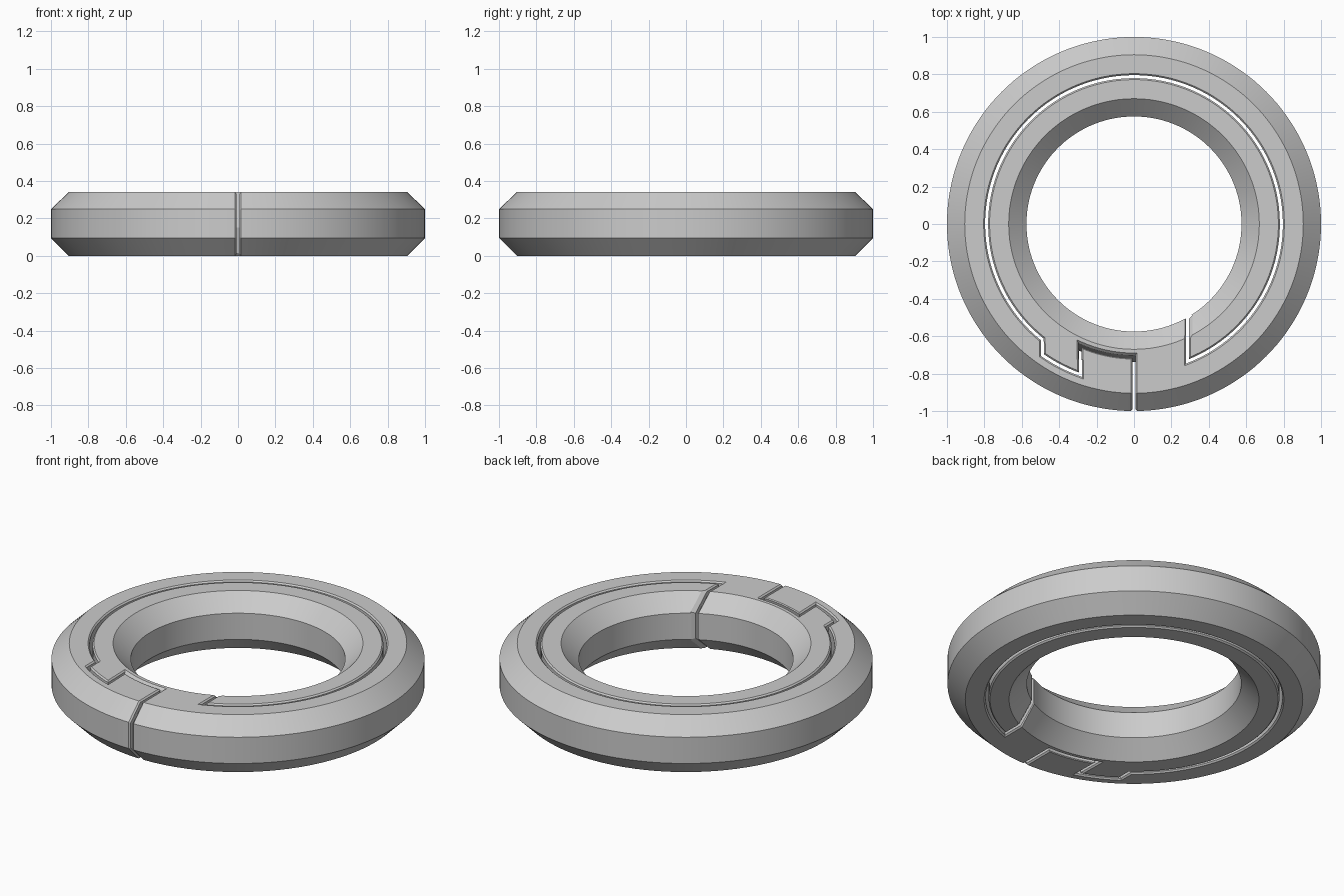
import bpy
import bmesh
from math import sin, cos, radians
from mathutils import Vector

cube = bpy.data.objects.get("Cube")
if cube:
    bpy.data.objects.remove(cube, do_unlink=True)

GREY = (0.6, 0.6, 0.6, 1)
HEIGHT = 0.34
grey = bpy.data.materials.new("plain grey")
grey.use_nodes = True
grey.diffuse_color = GREY
grey.node_tree.nodes["Principled BSDF"].inputs["Base Color"].default_value = GREY


def loft(name, sections, closed=False):
    """Skin an outward-facing solid over a list of equal cross-sections."""
    bm = bmesh.new()
    rows = [[bm.verts.new(p) for p in s] for s in sections]
    pairs = list(zip(rows, rows[1:]))
    if closed:
        pairs.append((rows[-1], rows[0]))
    else:
        bm.faces.new(rows[0][::-1])
        bm.faces.new(rows[-1])
    for a, b in pairs:
        for i in range(len(a)):
            bm.faces.new((a[i - 1], a[i], b[i], b[i - 1]))
    bm.normal_update()
    if bm.calc_volume(signed=True) < 0:
        bmesh.ops.reverse_faces(bm, faces=bm.faces[:])
    mesh = bpy.data.meshes.new(name)
    bm.to_mesh(mesh)
    bm.free()
    mesh.materials.append(grey)
    obj = bpy.data.objects.new(name, mesh)
    bpy.context.scene.collection.objects.link(obj)
    return obj


def miters(points):
    """Sideways vector at each path point, giving a unit offset to the left."""
    pts = [Vector(p) for p in points]
    dirs = [(b - a).normalized() for a, b in zip(pts, pts[1:])]
    normals = [Vector((-d.y, d.x)) for d in dirs]
    result = []
    for n1, n2 in zip([normals[0]] + normals, normals + [normals[-1]]):
        m = (n1 + n2).normalized()
        result.append(m / m.dot(n1))
    return pts, result


def arc(radius, start, end, count):
    angles = [radians(start + (end - start) * i / count) for i in range(count + 1)]
    return [(radius * cos(a), radius * sin(a)) for a in angles]


def slot_path(ridge=0.0):
    """Plan of the split: outer mouth, locking tab, long arc, inner mouth."""
    return ([(0, -1.1)]
            + arc(0.706 + ridge, -90, -114.2 + ridge * 40, 8)
            + arc(0.855, -109.5, -125, 6)
            + arc(0.788, -128.5, -428.8, 100)
            + [(0.285, -0.4)])


def cut(target, cutter):
    mod = target.modifiers.new("cut", "BOOLEAN")
    mod.object = cutter
    mod.operation = "DIFFERENCE"
    mod.solver = "EXACT"
    bpy.context.view_layer.update()
    result = bpy.data.meshes.new_from_object(
        target.evaluated_get(bpy.context.evaluated_depsgraph_get()))
    target.modifiers.clear()
    target.data = result
    bpy.data.objects.remove(cutter, do_unlink=True)


# Chamfered ring body
profile = [(0.905, 0), (1, 0.095), (1, 0.25), (0.905, HEIGHT),
           (0.67, HEIGHT), (0.575, 0.25), (0.575, 0.095), (0.67, 0)]
SEGMENTS = 144
turns = [radians(360 * i / SEGMENTS) for i in range(SEGMENTS)]
ring = loft("split_ring", [[(r * cos(a), r * sin(a), z) for r, z in profile]
                           for a in turns], closed=True)

# Narrow slot right through, with a ridge along the tab at mid height
HALF_GAP = 0.008
left, right = [], []
for z, ridge in ((-0.01, 0), (0.15, 0.04), (0.35, 0)):
    pts, side = miters(slot_path(ridge))
    left.append([(*(p + m * HALF_GAP), z) for p, m in zip(pts, side)])
    right.append([(*(p - m * HALF_GAP), z) for p, m in zip(pts, side)])
cut(ring, loft("slot_cutter", list(zip(*left, *right[::-1]))))

# Bevelled slot edges on the top and bottom faces
pts, side = miters(slot_path())
for z, out in ((HEIGHT, 1), (0, -1)):
    sections = [[(*(p + m * 0.02), z + out * 0.004),
                 (*(p - m * 0.02), z + out * 0.004),
                 (*p, z - out * 0.016)] for p, m in zip(pts, side)]
    cut(ring, loft("edge_cutter", sections))

# Bevelled slot edges at the outer and inner mouths
mouths = ((0, [(-0.885, -0.02), (-1, 0.095), (-1, 0.25), (-0.885, 0.36)]),
          (0.285, [(-0.633, 0.36), (-0.5, 0.25), (-0.5, 0.095), (-0.633, -0.02)]))
for x, outline in mouths:
    pts, side = miters(outline)
    sections = [[(x + 0.03, *(p + m * 0.013)),
                 (x - 0.03, *(p + m * 0.013)),
                 (x, *(p - m * 0.016))] for p, m in zip(pts, side)]
    cut(ring, loft("mouth_cutter", sections))

# Smooth round faces, sharp chamfers
bpy.ops.object.select_all(action="DESELECT")
ring.select_set(True)
bpy.context.view_layer.objects.active = ring
bpy.ops.object.shade_smooth_by_angle(angle=radians(20))
